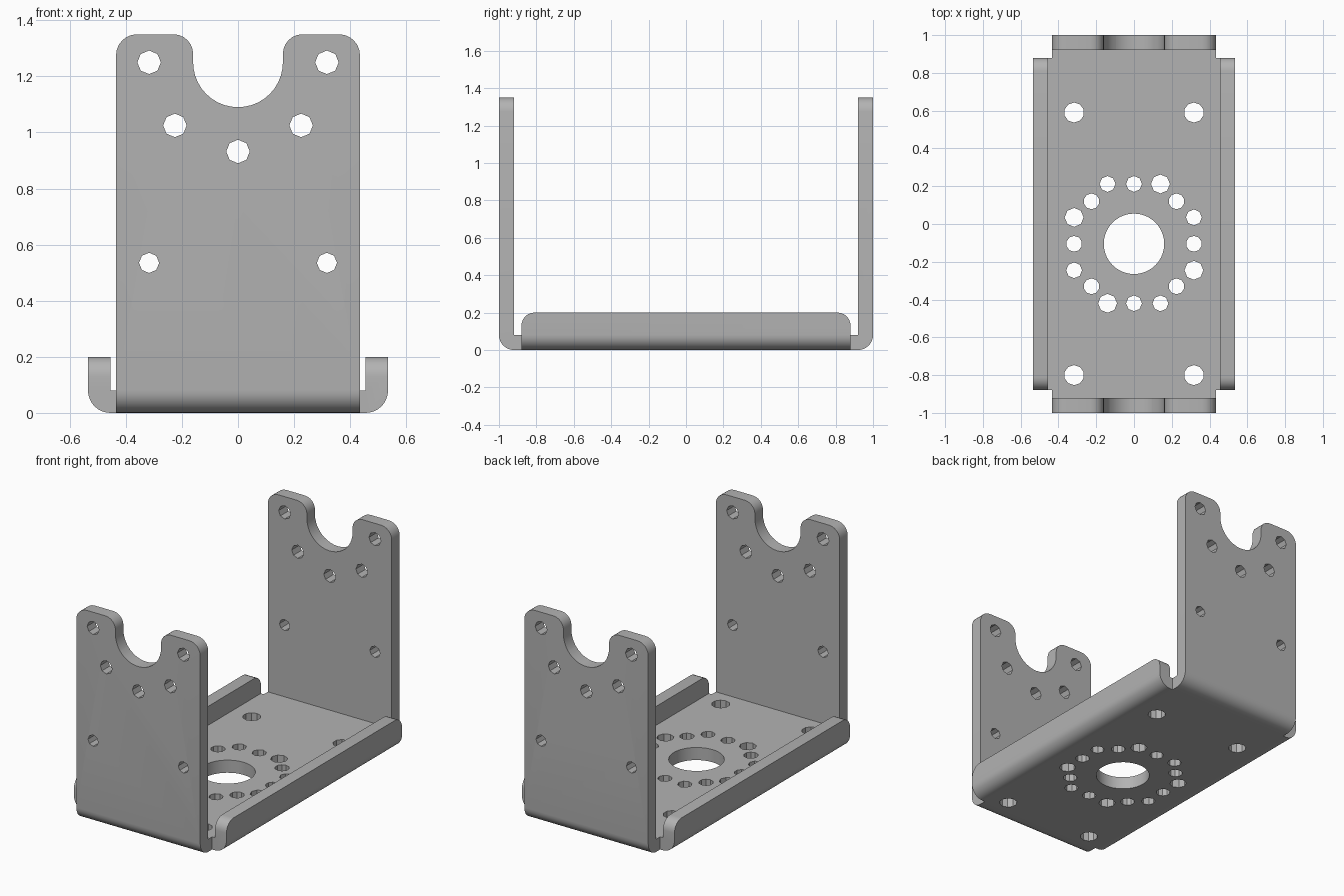
import bpy, bmesh, math
from mathutils import Vector, Matrix

cube = bpy.data.objects.get("Cube")
if cube:
    bpy.data.objects.remove(cube, do_unlink=True)

T = 0.08            # sheet thickness
BEND = 0.08         # outer bend radius
WALL_X, WALL_TOP = 0.435, 1.35
FLANGE_X, FLANGE_Y, FLANGE_TOP = 0.535, 0.88, 0.2

steel = bpy.data.materials.new("grey steel")
steel.use_nodes = True
steel.diffuse_color = (0.45, 0.45, 0.45, 1)
steel.node_tree.nodes["Principled BSDF"].inputs["Base Color"].default_value = (0.45, 0.45, 0.45, 1)


def arc(cx, cy, r, start, end, n):
    return [(cx + r * math.cos(math.radians(start + (end - start) * i / n)),
             cy + r * math.sin(math.radians(start + (end - start) * i / n))) for i in range(n + 1)]


def add_prism(bm, pts, axis, lo, hi):
    """Extrude a closed outline along x or y; the outline's second value is z."""
    def place(a, z):
        return Vector((lo, a, z)) if axis == "x" else Vector((a, lo, z))
    face = bm.faces.new([bm.verts.new(place(a, z)) for a, z in pts])
    ext = bmesh.ops.extrude_face_region(bm, geom=[face])
    step = Vector((hi - lo, 0, 0)) if axis == "x" else Vector((0, hi - lo, 0))
    bmesh.ops.translate(bm, vec=step, verts=[v for v in ext["geom"] if isinstance(v, bmesh.types.BMVert)])


def add_drill(bm, x, a, r, sides, axis):
    """Round cutter along y through both walls, or along z through the base."""
    if axis == "y":
        m = Matrix.Translation((x, 0, a)) @ Matrix.Rotation(math.pi / 2, 4, "X")
        depth = 2.4
    else:
        m = Matrix.Translation((x, a, T / 2))
        depth = 0.3
    bmesh.ops.create_cone(bm, cap_ends=True, segments=sides, radius1=r, radius2=r, depth=depth, matrix=m)


def finish(name, bm):
    bmesh.ops.recalc_face_normals(bm, faces=bm.faces)
    mesh = bpy.data.meshes.new(name)
    bm.to_mesh(mesh)
    bm.free()
    obj = bpy.data.objects.new(name, mesh)
    bpy.context.collection.objects.link(obj)
    mesh.materials.append(steel)
    return obj


def round_top(bm, height, axis, r):
    """Round the upper corners whose edges run along the given axis."""
    edges = [e for e in bm.edges if all(abs(v.co.z - height) < 1e-4 for v in e.verts)
             and abs((e.verts[0].co - e.verts[1].co).normalized()[axis]) > 0.99]
    bmesh.ops.bevel(bm, geom=edges, offset=r, segments=6, profile=0.5, affect="EDGES")


# Base with upturned long side flanges
inner = FLANGE_X - T
right = arc(FLANGE_X - BEND, BEND, BEND, -90, 0, 8)
right += [(FLANGE_X, FLANGE_TOP), (inner, FLANGE_TOP), (inner, T)]
left = [(-x, z) for x, z in reversed(right)]
bm = bmesh.new()
add_prism(bm, right + left, "y", -FLANGE_Y, FLANGE_Y)
round_top(bm, FLANGE_TOP, 0, 0.07)
bracket = finish("bracket", bm)

# Tall end walls, bent up from the base
parts = []
for side, name in ((-1, "front_wall"), (1, "back_wall")):
    profile = [(FLANGE_Y, 0)] + arc(1 - BEND, BEND, BEND, -90, 0, 8)
    profile += [(1, WALL_TOP), (1 - T, WALL_TOP), (1 - T, T), (FLANGE_Y, T)]
    bm = bmesh.new()
    add_prism(bm, [(side * y, z) for y, z in profile], "x", -WALL_X, WALL_X)
    round_top(bm, WALL_TOP, 1, 0.075)
    parts.append((finish(name, bm), "UNION"))

# Cutter: round notch with flared lips, then all the holes
bm = bmesh.new()
lip = arc(0.23, 1.28, 0.07, 180, 90, 6)
notch = arc(0, 1.25, 0.16, 180, 360, 20) + lip + [(0.23, 1.5)]
notch += [(-0.23, 1.5)] + [(-x, z) for x, z in reversed(lip)]
add_prism(bm, notch, "y", -1.2, 1.2)
add_drill(bm, 0, 0.932, 0.042, 8, "y")
add_drill(bm, 0, -0.105, 0.16, 40, "z")
for y in (0.212, -0.42):
    add_drill(bm, 0, y, 0.042, 8, "z")
for s in (-1, 1):
    for x, z, r in ((0.317, 1.25, 0.042), (0.225, 1.025, 0.042), (0.317, 0.535, 0.036)):
        add_drill(bm, s * x, z, r, 8, "y")
    for x, y, r in ((0.317, 0.59, 0.053), (0.317, -0.8, 0.053), (0.317, -0.105, 0.042),
                    (0.225, 0.12, 0.042), (0.225, -0.33, 0.042)):
        add_drill(bm, s * x, y, r, 10, "z")
    # four ring holes are slightly larger
    for x, y, big in ((0.317, 0.035, -1), (0.317, -0.245, 1), (0.14, 0.212, 1), (0.14, -0.42, -1)):
        add_drill(bm, s * x, y, 0.05 if s == big else 0.042, 8, "z")
parts.append((finish("hole_cutter", bm), "DIFFERENCE"))

# Join the sheet, cut it, and bake the result
for part, operation in parts:
    part.hide_render = True
    mod = bracket.modifiers.new(part.name, "BOOLEAN")
    mod.operation, mod.object, mod.solver = operation, part, "EXACT"
depsgraph = bpy.context.evaluated_depsgraph_get()
baked = bpy.data.meshes.new_from_object(bracket.evaluated_get(depsgraph))
bracket.modifiers.clear()
bracket.data = baked
for part, operation in parts:
    bpy.data.objects.remove(part, do_unlink=True)

bpy.ops.object.select_all(action="DESELECT")
bracket.select_set(True)
bpy.context.view_layer.objects.active = bracket
bpy.ops.object.shade_smooth_by_angle(angle=math.radians(30))
